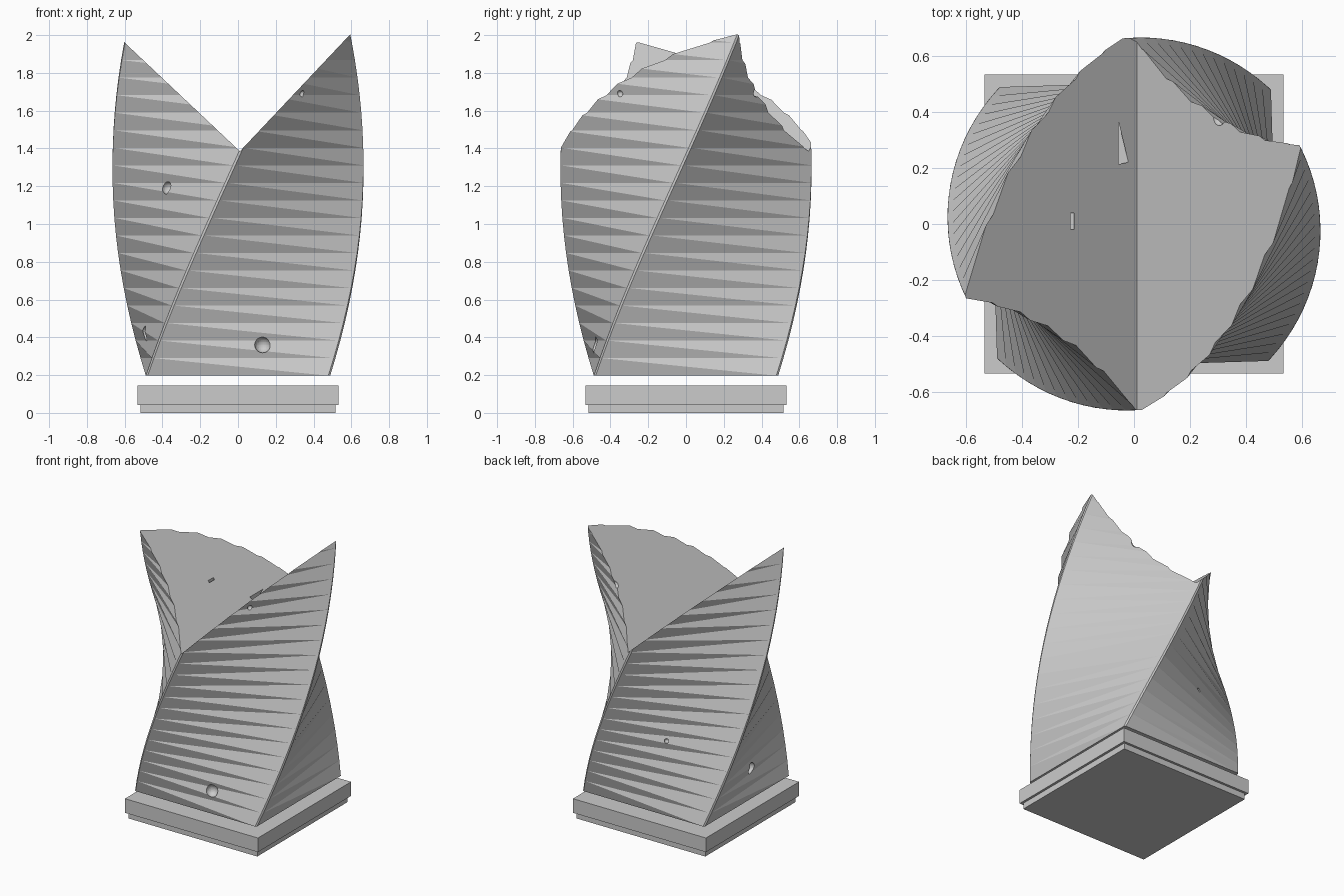
import bpy, bmesh, math
from mathutils import Vector

cube = bpy.data.objects.get("Cube")
if cube:
    bpy.data.objects.remove(cube, do_unlink=True)

stone = bpy.data.materials.new("stone_grey")
stone.use_nodes = True
GREY = (0.6, 0.6, 0.6, 1)
stone.diffuse_color = GREY
stone.node_tree.nodes["Principled BSDF"].inputs["Base Color"].default_value = GREY


def finish(name, bm):
    """Turn a bmesh into a flat-shaded object."""
    bmesh.ops.recalc_face_normals(bm, faces=bm.faces)
    mesh = bpy.data.meshes.new(name)
    bm.to_mesh(mesh)
    bm.free()
    mesh.materials.append(stone)
    obj = bpy.data.objects.new(name, mesh)
    bpy.context.collection.objects.link(obj)
    return obj


def prism(name, outline, offset):
    """Extrude a closed outline along an offset."""
    bm = bmesh.new()
    face = bm.faces.new([bm.verts.new(p) for p in outline])
    result = bmesh.ops.extrude_face_region(bm, geom=[face])
    moved = [g for g in result["geom"] if isinstance(g, bmesh.types.BMVert)]
    bmesh.ops.translate(bm, verts=moved, vec=Vector(offset))
    return finish(name, bm)


def slab(name, half, low, high):
    corners = [(-half, -half, low), (half, -half, low), (half, half, low), (-half, half, low)]
    return prism(name, corners, (0, 0, high - low))


def ball(name, centre, radius):
    bm = bmesh.new()
    bmesh.ops.create_uvsphere(bm, u_segments=24, v_segments=16, radius=radius)
    bmesh.ops.translate(bm, verts=bm.verts, vec=Vector(centre))
    return finish(name, bm)


def carve(target, cutter):
    """Subtract a helper solid and discard it."""
    cutter.hide_render = True
    mod = target.modifiers.new("carve", "BOOLEAN")
    mod.operation = "DIFFERENCE"
    mod.solver = "EXACT"
    mod.object = cutter
    bpy.context.view_layer.objects.active = target
    bpy.ops.object.modifier_apply(modifier=mod.name)
    bpy.data.objects.remove(cutter, do_unlink=True)


# Two-step plinth
slab("plinth_foot", 0.515, 0, 0.043)
slab("plinth_slab", 0.532, 0.043, 0.145)

# Twisted tower: chamfered square, turned and tapered layer by layer
LAYERS, BOTTOM, HEIGHT = 20, 0.197, 1.856
TWIST, TAPER = math.radians(72), 0.045
HALF, CHAMFER = 0.488, 0.01

section = []
for quarter in range(4):
    for x, y in ((HALF - CHAMFER, -HALF), (HALF, CHAMFER - HALF)):
        a = quarter * math.pi / 2
        section.append((x * math.cos(a) - y * math.sin(a), x * math.sin(a) + y * math.cos(a)))

bm = bmesh.new()
rings = []
for layer in range(LAYERS + 1):
    t = layer / LAYERS
    c, s, k = math.cos(TWIST * t), math.sin(TWIST * t), 1 - TAPER * t
    rings.append([bm.verts.new((k * (x * c - y * s), k * (x * s + y * c), BOTTOM + HEIGHT * t))
                  for x, y in section])
for low, high in zip(rings, rings[1:]):
    for i in range(len(section)):
        j = (i + 1) % len(section)
        bm.faces.new((low[i], low[j], high[i]))
        bm.faces.new((low[j], high[j], high[i]))
bm.faces.new(rings[0][::-1])
bm.faces.new(rings[-1])
tower = finish("twisted_tower", bm)

# V-shaped valley in the top
VX, VZ = 0.01, 1.385
carve(tower, prism("valley_cutter",
                   [(VX, -1, VZ), (VX + 1, -1, VZ + 1.06), (VX - 1, -1, VZ + 0.943)], (0, 2, 0)))

# Round pits in the walls
pits = [((0.13, -0.485, 0.36), 0.042), ((-0.37, -0.296, 1.19), 0.034),
        ((-0.485, -0.04, 0.42), 0.04), ((-0.165, 0.455, 0.72), 0.017),
        ((0.30, 0.38, 1.70), 0.03), ((0.34, -0.35, 1.69), 0.017)]
for centre, radius in pits:
    carve(tower, ball("pit_cutter", centre, radius))

# Small chips in the valley's left slope
carve(tower, prism("chip_cutter", [(-0.055, 0.213, 1.415), (-0.02, 0.22, 1.415),
                                   (-0.055, 0.365, 1.415)], (0, 0, 0.2)))
carve(tower, prism("nick_cutter", [(-0.226, -0.02, 1.585), (-0.214, -0.02, 1.585),
                                   (-0.214, 0.04, 1.585), (-0.226, 0.04, 1.585)], (0, 0, 0.2)))
